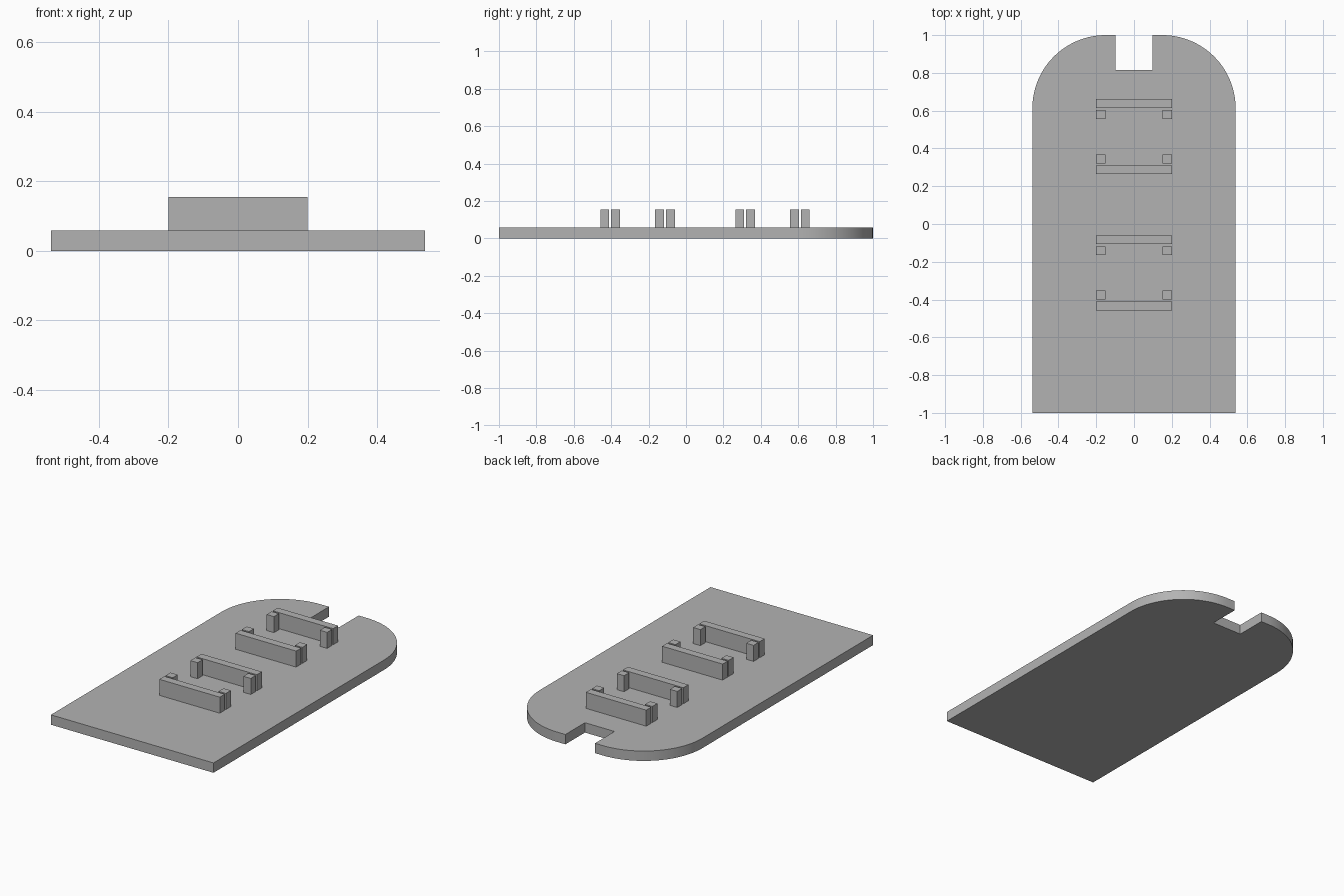
import bpy, bmesh, math

cube = bpy.data.objects.get("Cube")
if cube:
    bpy.data.objects.remove(cube, do_unlink=True)

# Single grey material
grey = bpy.data.materials.new("plain grey")
grey.use_nodes = True
colour = (0.45, 0.45, 0.45, 1)
grey.diffuse_color = colour
grey.node_tree.nodes["Principled BSDF"].inputs["Base Color"].default_value = colour

HALF_W, THICK, TOP = 0.538, 0.059, 0.155
RADIUS, SLOT_W, SLOT_Y = 0.388, 0.098, 0.815


def extrude(name, outline, z0, z1):
    """Make a prism from a closed counter-clockwise outline."""
    bm = bmesh.new()
    face = bm.faces.new([bm.verts.new((x, y, z0)) for x, y in outline])
    result = bmesh.ops.extrude_face_region(bm, geom=[face], use_keep_orig=True)
    for v in result["geom"]:
        if isinstance(v, bmesh.types.BMVert):
            v.co.z = z1
    bmesh.ops.recalc_face_normals(bm, faces=bm.faces)
    mesh = bpy.data.meshes.new(name)
    bm.to_mesh(mesh)
    bm.free()
    mesh.materials.append(grey)
    obj = bpy.data.objects.new(name, mesh)
    bpy.context.collection.objects.link(obj)
    return obj


def block(name, x0, x1, y0, y1):
    y0, y1 = sorted((y0, y1))
    return extrude(name, [(x0, y0), (x1, y0), (x1, y1), (x0, y1)], THICK, TOP)


# Base plate: square front, rounded back corners, slot in the back edge
STEPS = 32
right_half = [(HALF_W, -1)]
for i in range(STEPS + 1):
    a = math.pi / 2 * i / STEPS
    right_half.append((HALF_W - RADIUS + RADIUS * math.cos(a),
                       1 - RADIUS + RADIUS * math.sin(a)))
right_half += [(SLOT_W, 1), (SLOT_W, SLOT_Y)]
outline = right_half + [(-x, y) for x, y in reversed(right_half)]
plate = extrude("base_plate", outline, 0, THICK)
bpy.context.view_layer.objects.active = plate
plate.select_set(True)
bpy.ops.object.shade_smooth_by_angle(angle=math.radians(30))

# Two holders, each a mirrored pair of a long bar and two small posts
for holder, centre in (("back", 0.4625), ("front", -0.259)):
    for side, s in (("rear", 1), ("fore", -1)):
        block(f"{holder}_{side}_bar", -0.2, 0.2,
              centre + s * 0.152, centre + s * 0.199)
        for hand, x0, x1 in (("left", 0.152, 0.2), ("right", -0.2, -0.152)):
            block(f"{holder}_{side}_{hand}_post", x0, x1,
                  centre + s * 0.094, centre + s * 0.141)
